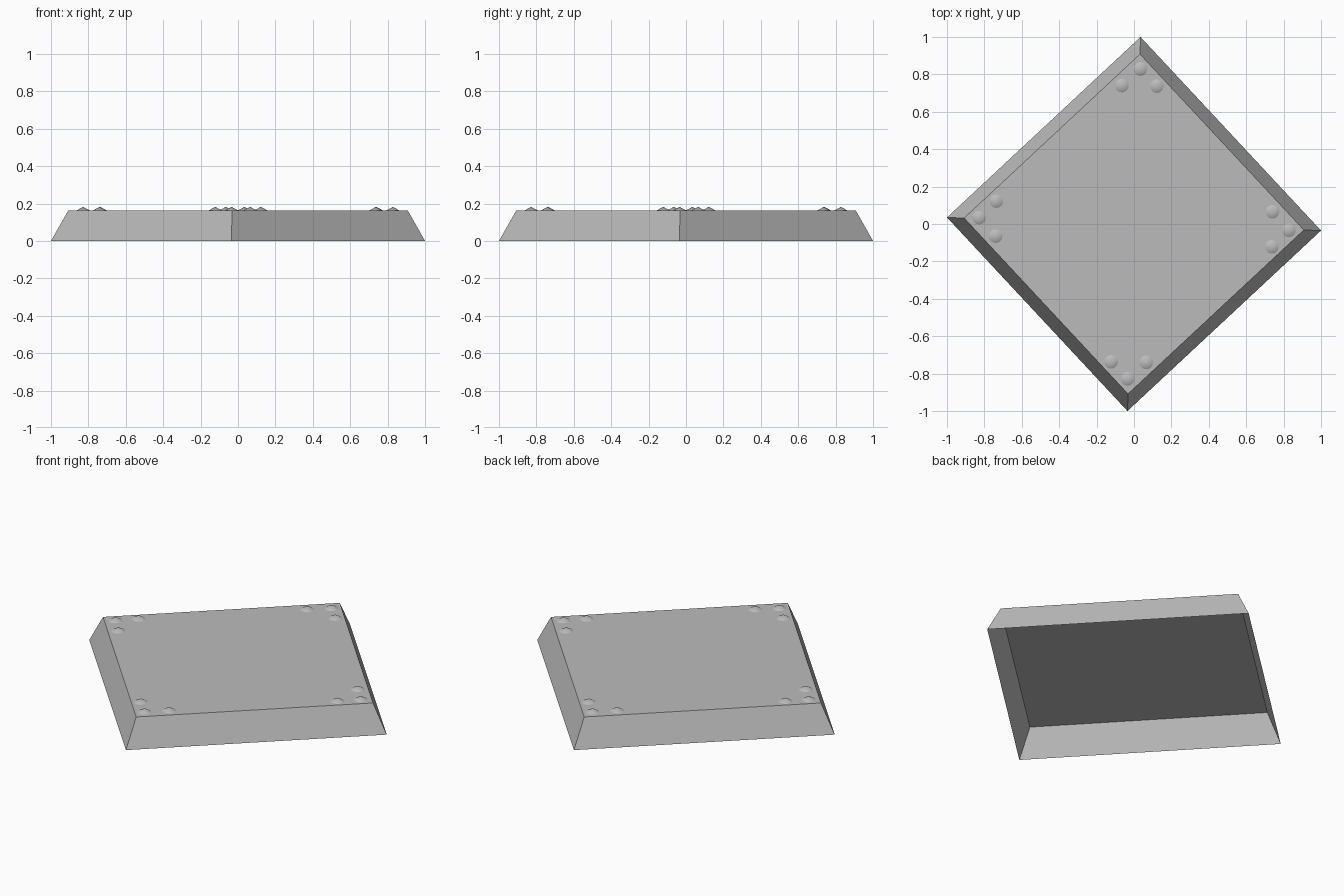
import bpy
import bmesh
from mathutils import Matrix, Vector

default = bpy.data.objects.get("Cube")
if default:
    bpy.data.objects.remove(default, do_unlink=True)

# Single grey paint
grey = bpy.data.materials.new("grey_metal")
grey.use_nodes = True
colour = (0.5, 0.5, 0.5, 1.0)
grey.diffuse_color = colour
grey.node_tree.nodes["Principled BSDF"].inputs["Base Color"].default_value = colour

HEIGHT = 0.162
QUARTERS = [Matrix.Rotation(-1.5707963 * i, 4, "Z") for i in range(4)]


def add_object(name, bm, smooth=False):
    mesh = bpy.data.meshes.new(name)
    for face in bm.faces:
        face.smooth = smooth
    bm.to_mesh(mesh)
    bm.free()
    mesh.materials.append(grey)
    obj = bpy.data.objects.new(name, mesh)
    bpy.context.collection.objects.link(obj)
    return obj


# Plate: shallow tapered shell, open underneath
bm = bmesh.new()
lower = [bm.verts.new(q @ Vector((0.035, 1.0, 0))) for q in QUARTERS]
upper = [bm.verts.new(q @ Vector((0.032, 0.908, HEIGHT))) for q in QUARTERS]
bm.faces.new(upper[::-1])
for i in range(4):
    j = (i + 1) % 4
    bm.faces.new((lower[j], lower[i], upper[i], upper[j]))
add_object("tapered_plate", bm)

# Rivets: three low pointed studs at each corner
for c, quarter in enumerate(QUARTERS):
    for r, (x, y) in enumerate([(0.034, 0.828), (-0.065, 0.74), (0.122, 0.737)]):
        bm = bmesh.new()
        bmesh.ops.create_cone(bm, cap_ends=False, segments=12,
                              radius1=0.037, radius2=0, depth=0.02)
        bmesh.ops.remove_doubles(bm, verts=bm.verts, dist=0.0001)
        rivet = add_object(f"rivet_{c + 1}_{r + 1}", bm, smooth=True)
        rivet.location = quarter @ Vector((x, y, HEIGHT + 0.01))
